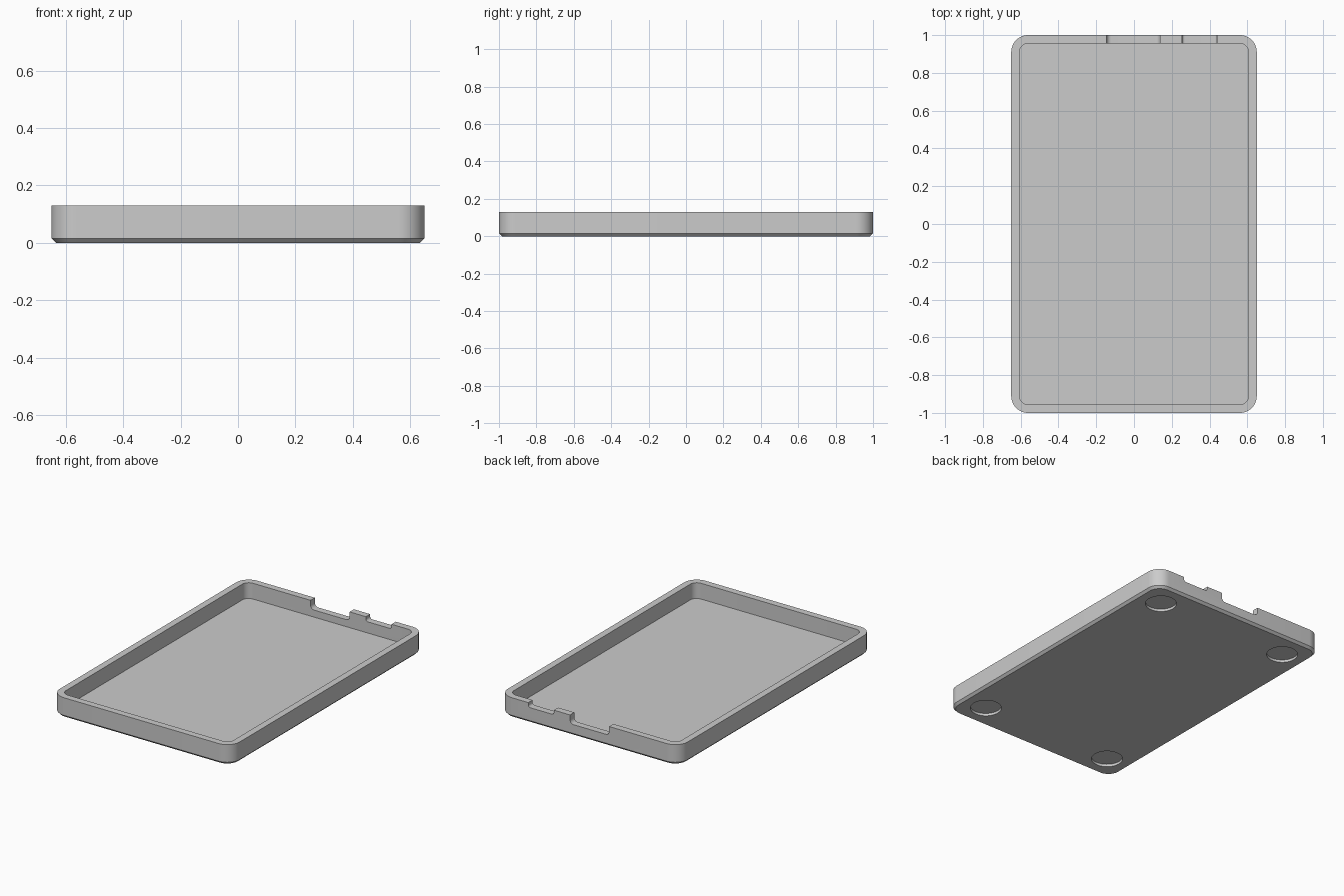
import bpy
import bmesh
import math

old = bpy.data.objects.get("Cube")
if old:
    bpy.data.objects.remove(old, do_unlink=True)

HALF_X, HALF_Y, HEIGHT = 0.65, 1.0, 0.13
WALL, CORNER, CHAMFER, FLOOR = 0.044, 0.09, 0.015, 0.027

grey = bpy.data.materials.new("plain grey")
grey.use_nodes = True
colour = (0.6, 0.6, 0.6, 1)
grey.diffuse_color = colour
grey.node_tree.nodes["Principled BSDF"].inputs["Base Color"].default_value = colour


def make_object(name, bm):
    bmesh.ops.recalc_face_normals(bm, faces=bm.faces)
    mesh = bpy.data.meshes.new(name)
    bm.to_mesh(mesh)
    bm.free()
    mesh.materials.append(grey)
    obj = bpy.data.objects.new(name, mesh)
    bpy.context.collection.objects.link(obj)
    return obj


def rounded_ring(bm, inset, z, steps=12):
    """Ring of vertices round a rounded rectangle, inset from the outside."""
    r = CORNER - inset
    ring = []
    for i, (sx, sy) in enumerate([(1, 1), (-1, 1), (-1, -1), (1, -1)]):
        for k in range(steps + 1):
            a = (i + k / steps) * math.pi / 2
            ring.append(bm.verts.new((sx * (HALF_X - CORNER) + r * math.cos(a),
                                      sy * (HALF_Y - CORNER) + r * math.sin(a), z)))
    return ring


def notch_cutter(x0, x1, bottom, r, steps=8):
    """Prism through the back wall with rounded lower corners."""
    top = HEIGHT + 0.05
    outline = [(x1, top), (x0, top)]
    for cx, start in ((x0 + r, math.pi), (x1 - r, 1.5 * math.pi)):
        for k in range(steps + 1):
            a = start + k / steps * math.pi / 2
            outline.append((cx + r * math.cos(a), bottom + r + r * math.sin(a)))
    bm = bmesh.new()
    face = bm.faces.new([bm.verts.new((x, HALF_Y - 0.09, z)) for x, z in outline])
    side = bmesh.ops.extrude_face_region(bm, geom=[face])["geom"]
    bmesh.ops.translate(bm, vec=(0, 0.15, 0),
                        verts=[g for g in side if isinstance(g, bmesh.types.BMVert)])
    return make_object("notch_cutter", bm)


def recess_cutter(x, y, radius=0.095, depth=0.017):
    """Disc that sinks a foot recess into the underside."""
    bm = bmesh.new()
    bmesh.ops.create_cone(bm, cap_ends=True, segments=64,
                          radius1=radius, radius2=radius, depth=2 * depth)
    bmesh.ops.translate(bm, vec=(x, y, 0), verts=bm.verts)
    return make_object("foot_recess_cutter", bm)


# Tray shell: underside, chamfer, outer wall, rim, inner wall, floor
bm = bmesh.new()
rings = [rounded_ring(bm, inset, z) for inset, z in
         ((CHAMFER, 0), (0, CHAMFER), (0, HEIGHT), (WALL, HEIGHT), (WALL, FLOOR))]
for lower, upper in zip(rings, rings[1:]):
    n = len(lower)
    for i in range(n):
        j = (i + 1) % n
        bm.faces.new((lower[i], lower[j], upper[j], upper[i]))
bm.faces.new(rings[0])
bm.faces.new(rings[-1])
tray = make_object("tray", bm)

# Back wall notches and four foot recesses
cutters = [notch_cutter(-0.145, 0.138, 0.073, 0.025),
           notch_cutter(0.255, 0.44, 0.1, 0.015)]
cutters += [recess_cutter(sx * 0.483, sy * 0.832) for sx in (-1, 1) for sy in (-1, 1)]
for cutter in cutters:
    cutter.hide_render = True
    mod = tray.modifiers.new("cut", 'BOOLEAN')
    mod.operation = 'DIFFERENCE'
    mod.solver = 'EXACT'
    mod.object = cutter

# Bake the cuts and drop the cutters
graph = bpy.context.evaluated_depsgraph_get()
cut_mesh = bpy.data.meshes.new_from_object(tray.evaluated_get(graph))
tray.modifiers.clear()
tray.data = cut_mesh
for cutter in cutters:
    bpy.data.objects.remove(cutter, do_unlink=True)
cut_mesh.materials.clear()
cut_mesh.materials.append(grey)
for poly in cut_mesh.polygons:
    poly.material_index = 0

# Smooth corners, sharp edges
for obj in bpy.context.selected_objects:
    obj.select_set(False)
tray.select_set(True)
bpy.context.view_layer.objects.active = tray
bpy.ops.object.shade_smooth_by_angle(angle=math.radians(30))
